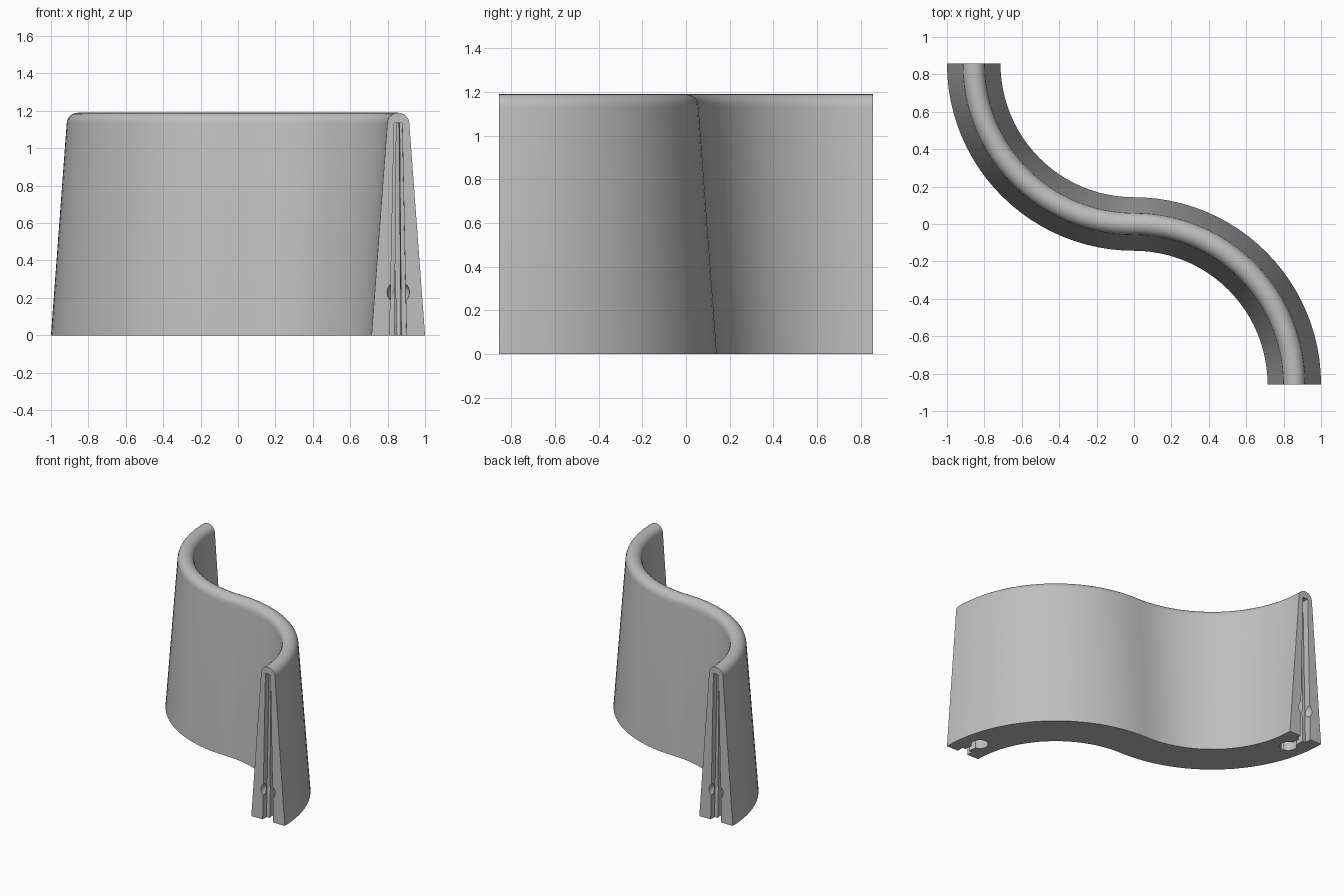
import bpy, bmesh
from math import sin, cos, pi, radians
from mathutils import Matrix, Vector

if "Cube" in bpy.data.objects:
    bpy.data.objects.remove(bpy.data.objects["Cube"])

R = 0.857          # bend radius of each quarter arc
HEIGHT = 1.19
SLOT_TOP = 1.135
STEPS = 24         # segments per quarter arc

grey = bpy.data.materials.new("light grey")
grey.use_nodes = True
grey.diffuse_color = (0.52, 0.52, 0.52, 1)
grey.node_tree.nodes["Principled BSDF"].inputs["Base Color"].default_value = (0.52, 0.52, 0.52, 1)


def make_object(name, bm):
    bmesh.ops.recalc_face_normals(bm, faces=bm.faces)
    mesh = bpy.data.meshes.new(name)
    bm.to_mesh(mesh)
    bm.free()
    mesh.materials.append(grey)
    obj = bpy.data.objects.new(name, mesh)
    bpy.context.collection.objects.link(obj)
    return obj


def loft(bm, rings):
    """Skin closed rings and cap both ends."""
    loops = [[bm.verts.new(p) for p in ring] for ring in rings]
    for a, b in zip(loops, loops[1:]):
        for i in range(len(a)):
            j = (i + 1) % len(a)
            bm.faces.new((a[i], a[j], b[j], b[i]))
    bm.faces.new(loops[0])
    bm.faces.new(loops[-1])


def on_front_arc(w, d, z):
    """Point at offset w from the centre line, distance d in from the front end."""
    a = d / R
    return Vector(((R + w) * cos(a), -R + (R + w) * sin(a), z))


# Curved wall: tapered section with a rounded top, swept along an S
cap = 0.059
section = [(0.143, 0)]
section += [(cap * cos(t * pi / 12), HEIGHT - cap + cap * sin(t * pi / 12)) for t in range(13)]
section += [(-0.143, 0)]
quarter = R * pi / 2
rings = [[on_front_arc(w, quarter * i / STEPS, z) for w, z in section] for i in range(STEPS + 1)]
half_turn = Matrix.Rotation(pi, 3, 'Z')
for ring in rings[-2::-1]:
    rings.append([half_turn @ p for p in reversed(ring)])
# The second arc is the first turned about z, so its section order flips;
# reversing the list keeps the offsets aligned across the middle.
bm = bmesh.new()
loft(bm, rings)
wall = make_object("curved_wall", bm)

# Keyhole slot outline: mouth, narrow waist, round pocket
side = [(0.045, -0.03), (0.045, 0.05), (0.018, 0.05)]
side += [(0.06 * sin(radians(t)), 0.17 - 0.06 * cos(radians(t))) for t in range(20, 180, 20)]
outline = side + [(0, 0.23)] + [(-w, d) for w, d in reversed(side)]


def cut(turn):
    bm = bmesh.new()
    low, high = -0.05, SLOT_TOP
    loft(bm, [[on_front_arc(w * s, d, z) for w, d in outline]
              for s, z in ((1.02, low), (0.48, high))])
    slot = make_object("slot_cutter", bm)
    bm = bmesh.new()
    bmesh.ops.create_uvsphere(bm, u_segments=24, v_segments=16, radius=0.06,
                              matrix=Matrix.Translation((R, -R, 0.23)))
    socket = make_object("socket_cutter", bm)
    for cutter in (slot, socket):
        cutter.data.transform(Matrix.Rotation(turn, 4, 'Z'))
        mod = wall.modifiers.new("cut", 'BOOLEAN')
        mod.operation = 'DIFFERENCE'
        mod.solver = 'EXACT'
        mod.object = cutter
        bpy.context.view_layer.objects.active = wall
        bpy.ops.object.modifier_apply(modifier=mod.name)
        bpy.data.objects.remove(cutter)


# Matching slot and ball socket at each end
cut(0)
cut(pi)

bpy.ops.object.select_all(action='DESELECT')
wall.select_set(True)
bpy.context.view_layer.objects.active = wall
bpy.ops.object.shade_smooth_by_angle(angle=radians(30))
